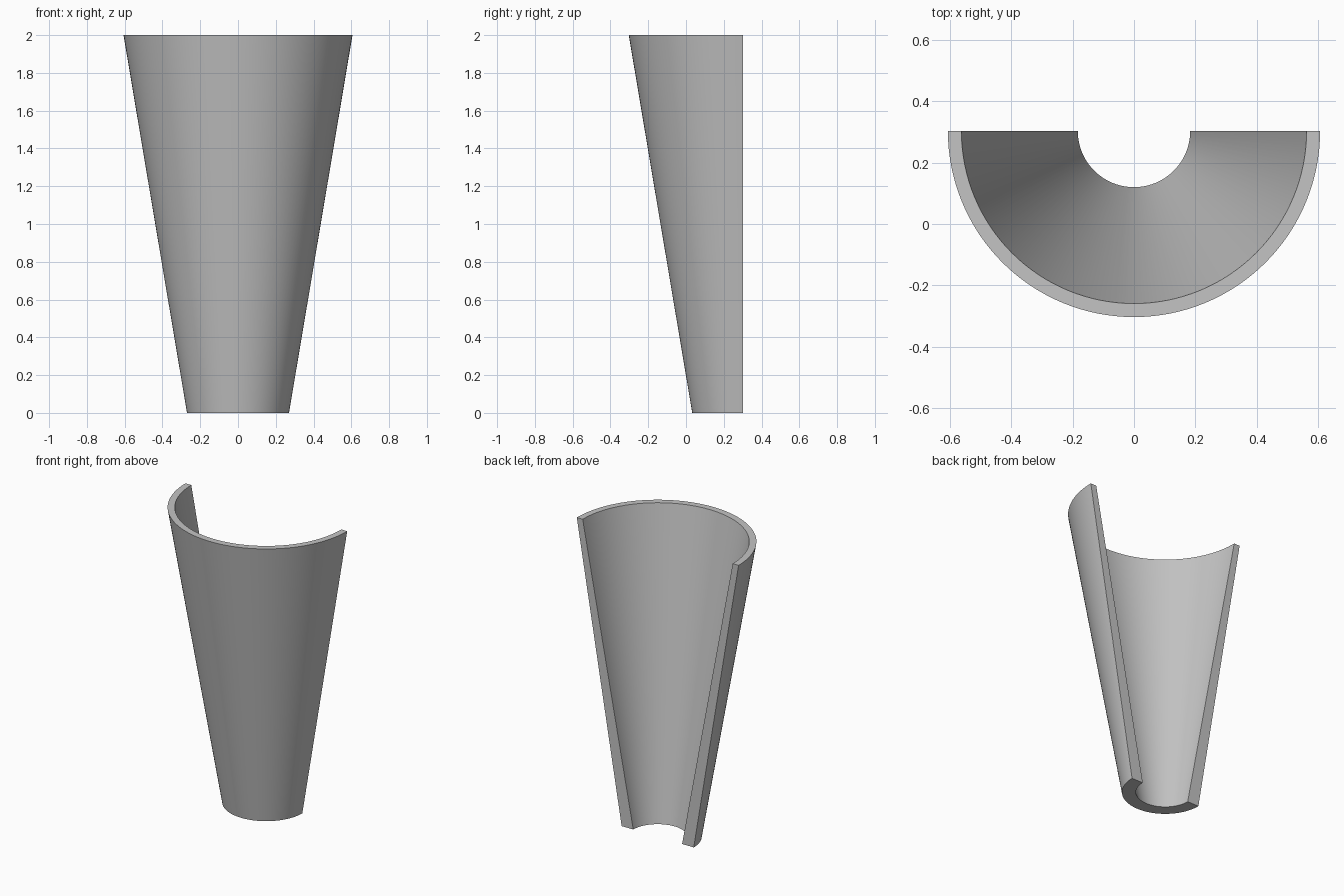
import bpy, bmesh
from math import pi, cos, sin, radians

cube = bpy.data.objects.get("Cube")
if cube:
    bpy.data.objects.remove(cube, do_unlink=True)

# One plain grey
grey = bpy.data.materials.new("plain grey")
grey.use_nodes = True
color = (0.55, 0.55, 0.55, 1)
grey.diffuse_color = color
grey.node_tree.nodes["Principled BSDF"].inputs["Base Color"].default_value = color

# Wall section as (radius, height): outer bottom, outer top, inner top, inner bottom
SECTION = [(0.27, 0), (0.606, 2), (0.562, 2), (0.183, 0)]
AXIS_Y = 0.303
SEGMENTS = 64

# Sweep the section through half a turn around the front
bm = bmesh.new()
rings = []
for i in range(SEGMENTS + 1):
    a = pi + pi * i / SEGMENTS
    rings.append([bm.verts.new((r * cos(a), AXIS_Y + r * sin(a), z)) for r, z in SECTION])

for a, b in zip(rings, rings[1:]):
    for j in range(4):
        k = (j + 1) % 4
        bm.faces.new((a[j], b[j], b[k], a[k]))

# Flat cut ends at the back
bm.faces.new(rings[0])
bm.faces.new(rings[-1][::-1])
bmesh.ops.recalc_face_normals(bm, faces=bm.faces)

mesh = bpy.data.meshes.new("half_cone_shell")
bm.to_mesh(mesh)
bm.free()
mesh.materials.append(grey)
shell = bpy.data.objects.new("half_cone_shell", mesh)
bpy.context.collection.objects.link(shell)

# Smooth curved walls, sharp rims
bpy.ops.object.select_all(action="DESELECT")
shell.select_set(True)
bpy.context.view_layer.objects.active = shell
bpy.ops.object.shade_smooth_by_angle(angle=radians(30))
